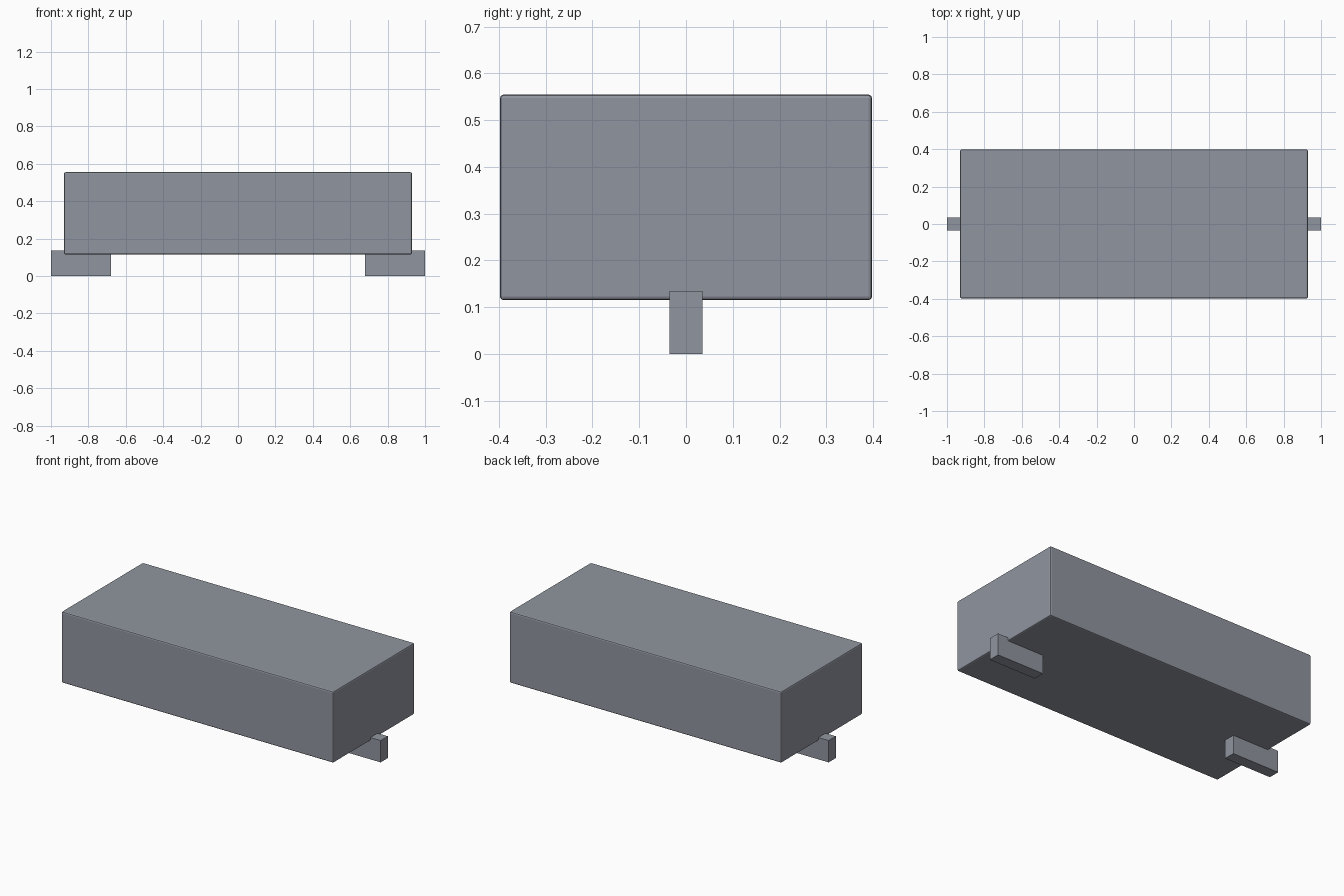
import bpy

if "Cube" in bpy.data.objects:
    bpy.data.objects.remove(bpy.data.objects["Cube"])

grey = bpy.data.materials.new("slate grey")
grey.diffuse_color = (0.28, 0.30, 0.345, 1.0)
grey.use_nodes = True
grey.node_tree.nodes["Principled BSDF"].inputs["Base Color"].default_value = grey.diffuse_color


def box(name, low, high, bevel=0.0):
    """Box between two corners, with optional softened edges."""
    centre = [(a + b) / 2 for a, b in zip(low, high)]
    size = [b - a for a, b in zip(low, high)]
    bpy.ops.mesh.primitive_cube_add(size=1, location=centre)
    obj = bpy.context.object
    obj.name = name
    obj.scale = size
    bpy.ops.object.transform_apply(location=False, rotation=False, scale=True)
    obj.data.materials.append(grey)
    if bevel:
        mod = obj.modifiers.new("edge bevel", "BEVEL")
        mod.width = bevel
        mod.segments = 2
    return obj


# Main block with narrow rounded edges
box("body", (-0.93, -0.398, 0.115), (0.93, 0.398, 0.555), 0.008)

# Foot bars that sit partly inside the block and stick out at each end
for side, x0, x1 in (("left", -1.0, -0.68), ("right", 0.68, 1.0)):
    box(side + "_foot", (x0, -0.035, 0.0), (x1, 0.035, 0.135))
